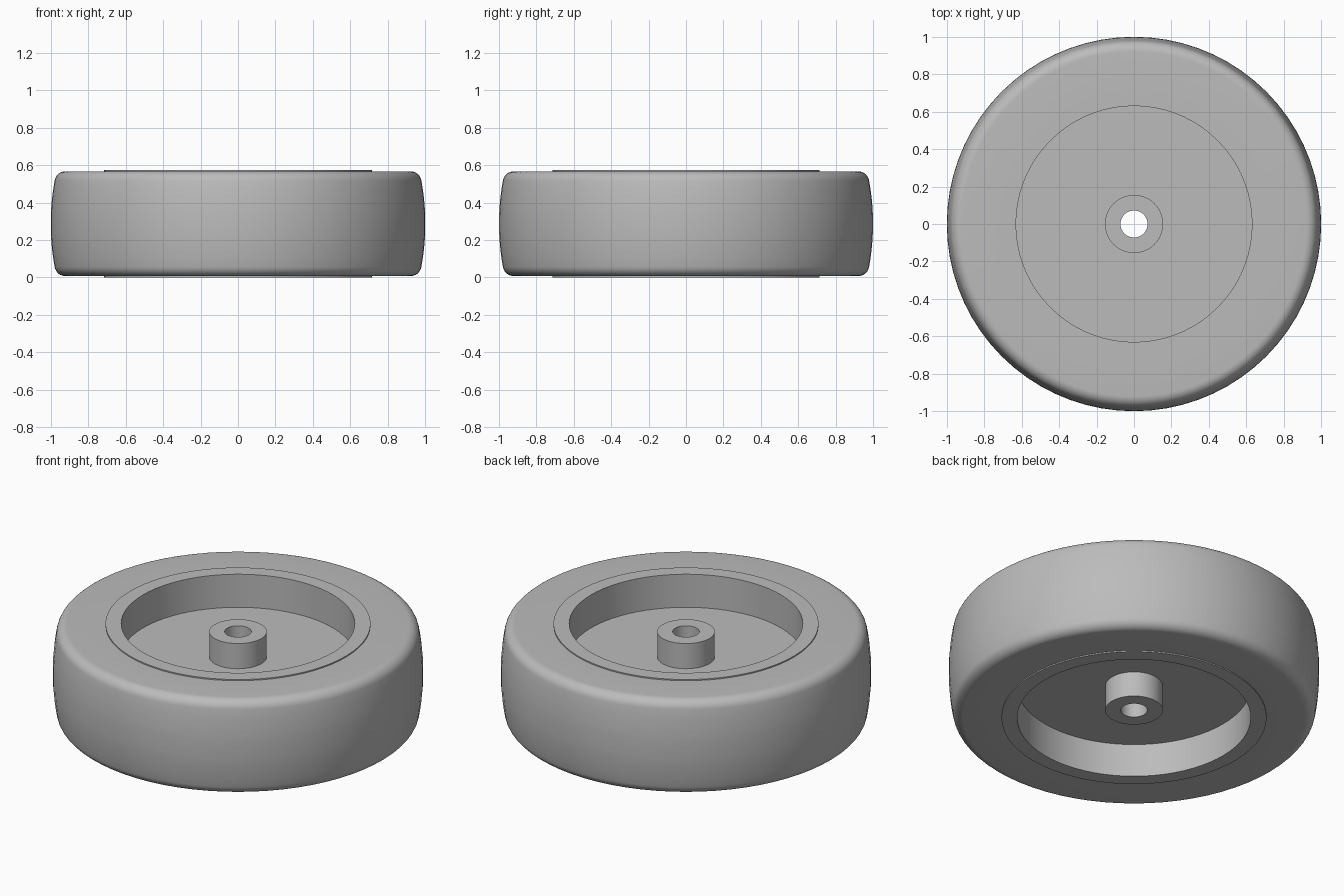
import bpy, bmesh, math

cube = bpy.data.objects.get("Cube")
if cube:
    bpy.data.objects.remove(cube, do_unlink=True)

HEIGHT = 0.574
MID = HEIGHT / 2


def material(name, rgb):
    mat = bpy.data.materials.new(name)
    mat.use_nodes = True
    colour = (*rgb, 1)
    mat.diffuse_color = colour
    mat.node_tree.nodes["Principled BSDF"].inputs["Base Color"].default_value = colour
    return mat


def lathe(name, half, mat, steps=72):
    """Mirror a half profile (radius, height above middle) and spin it closed."""
    profile = half + [(r, -h) for r, h in reversed(half)]
    bm = bmesh.new()
    verts = [bm.verts.new((r, 0, MID + h)) for r, h in profile]
    edges = [bm.edges.new((v, verts[(i + 1) % len(verts)])) for i, v in enumerate(verts)]
    bmesh.ops.spin(bm, geom=verts + edges, cent=(0, 0, 0), axis=(0, 0, 1),
                   angle=math.tau, steps=steps, use_merge=True)
    bmesh.ops.remove_doubles(bm, verts=bm.verts, dist=0.0005)
    bmesh.ops.recalc_face_normals(bm, faces=bm.faces)
    mesh = bpy.data.meshes.new(name)
    bm.to_mesh(mesh)
    bm.free()
    mesh.materials.append(mat)
    obj = bpy.data.objects.new(name, mesh)
    bpy.context.collection.objects.link(obj)
    bpy.ops.object.select_all(action="DESELECT")
    obj.select_set(True)
    bpy.context.view_layer.objects.active = obj
    bpy.ops.object.shade_smooth_by_angle(angle=math.radians(35))
    return obj


grey = material("plain grey", (0.5, 0.5, 0.5))

# Tyre: flat side wall, rounded shoulder, gently crowned tread
RIM = 0.715
wall = MID - 0.007
fillet = 0.06
shoulder = [(0.92 + fillet * math.sin(a), wall - fillet * (1 - math.cos(a)))
            for a in (math.radians(d) for d in range(0, 81, 10))]
edge_r, edge_h = shoulder[-1]
tread = [(1 - (1 - edge_r) * (t / 5) ** 2, edge_h * t / 5) for t in (4, 3, 2, 1)]
lathe("tyre", [(RIM, wall)] + shoulder + tread, grey)

# Wheel: bore, hub, recessed web and raised rim in one turned section
wheel_half = [(0.072, 0.24), (0.155, 0.24), (0.155, 0.09),
              (0.63, 0.09), (0.63, MID), (RIM, MID)]
lathe("wheel", wheel_half, grey)
